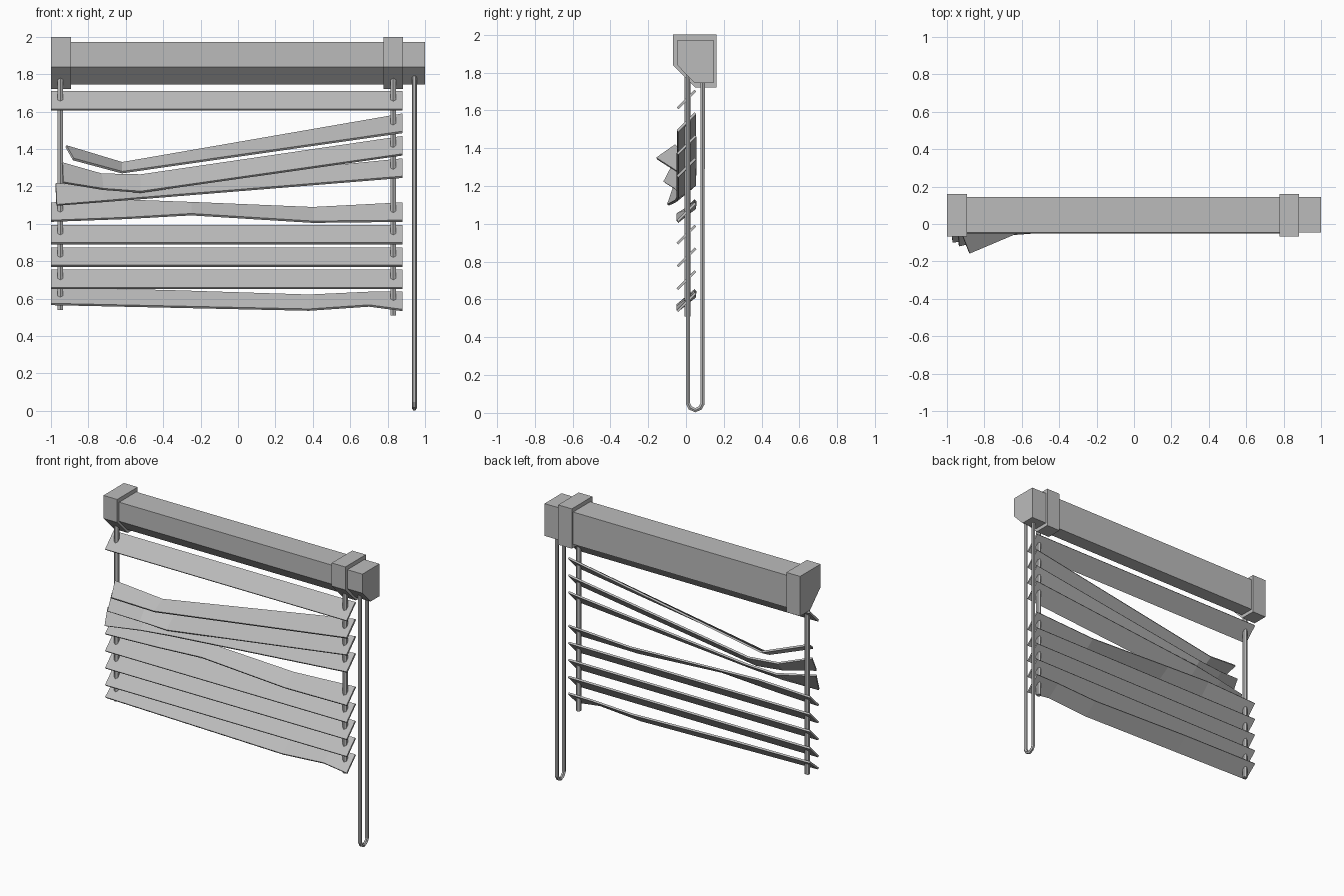
import bpy
import bmesh
from mathutils import Vector

if "Cube" in bpy.data.objects:
    bpy.data.objects.remove(bpy.data.objects["Cube"], do_unlink=True)

# One plain grey for everything
grey = bpy.data.materials.new("plain_grey")
grey.use_nodes = True
colour = (0.5, 0.5, 0.5, 1)
grey.diffuse_color = colour
grey.node_tree.nodes["Principled BSDF"].inputs["Base Color"].default_value = colour


def add_mesh(name, bm):
    bmesh.ops.recalc_face_normals(bm, faces=bm.faces)
    mesh = bpy.data.meshes.new(name)
    bm.to_mesh(mesh)
    bm.free()
    mesh.materials.append(grey)
    obj = bpy.data.objects.new(name, mesh)
    bpy.context.collection.objects.link(obj)
    return obj


def housing(name, x0, x1, front, back, bottom, top, chamfer_y, chamfer_z):
    """Box along x with its lower front edge cut off."""
    outline = [(front, top), (back, top), (back, bottom),
               (chamfer_y, bottom), (front, chamfer_z)]
    bm = bmesh.new()
    face = bm.faces.new([bm.verts.new((x0, y, z)) for y, z in outline])
    moved = bmesh.ops.extrude_face_region(bm, geom=[face])["geom"]
    bmesh.ops.translate(bm, vec=(x1 - x0, 0, 0),
                        verts=[g for g in moved if isinstance(g, bmesh.types.BMVert)])
    bmesh.ops.recalc_face_normals(bm, faces=bm.faces)
    if face.is_valid and len(bm.faces) < 7:
        bm.faces.new([v for v in face.verts])
    return add_mesh(name, bm)


def slat(name, stations):
    """Thin strip through stations of (front corner, back corner)."""
    bm = bmesh.new()
    rows = [[bm.verts.new(p) for p in pair] for pair in stations]
    for (a, b), (c, d) in zip(rows, rows[1:]):
        bm.faces.new((a, c, d, b))
    obj = add_mesh(name, bm)
    solid = obj.modifiers.new("thickness", "SOLIDIFY")
    solid.thickness = 0.013
    solid.offset = 0
    return obj


def level(x, z, rise=0.095):
    """Station with the regular tilt; z is the front edge."""
    return (x, -0.045, z), (x, 0.05, z + rise)


# Head rail and its two brackets
housing("head_rail", -0.99, 1.0, -0.045, 0.145, 1.745, 1.972, 0.045, 1.838)
for name, x0, x1 in (("right_bracket", -1.0, -0.893), ("left_bracket", 0.777, 0.883)):
    housing(name, x0, x1, -0.068, 0.16, 1.72, 2.0, 0.05, 1.838)

# Straight slats
for i, z in enumerate((1.61, 0.895, 0.775, 0.655)):
    slat(f"straight_slat_{i + 1}", [level(-1, z), level(0.88, z)])

# Bent slats, from the top down
slat("bent_slat_1", [
    ((-0.88, -0.155, 1.345), (-0.92, -0.055, 1.415)),
    level(-0.62, 1.275, 0.05), level(0.88, 1.49)])
slat("bent_slat_2", [
    ((-0.935, -0.115, 1.22), (-0.94, -0.06, 1.325)),
    ((-0.72, -0.06, 1.185), (-0.73, 0.02, 1.265)),
    level(-0.52, 1.17, 0.09), level(0.88, 1.37)])
slat("bent_slat_3", [
    ((-0.97, -0.095, 1.1), (-0.975, -0.055, 1.215)),
    ((-0.72, -0.055, 1.12), (-0.72, 0.03, 1.19)),
    level(-0.5, 1.138, 0.07), level(0.88, 1.25)])
slat("bent_slat_4", [
    level(-1, 1.015), level(-0.6, 1.03), level(-0.25, 1.05, 0.062),
    level(0.4, 1.01, 0.075), level(0.88, 1.015)])
slat("bottom_slat", [
    level(-1, 0.57, 0.08), level(-0.4, 0.557, 0.085), level(0.38, 0.54, 0.077),
    level(0.7, 0.562, 0.07), level(0.88, 0.538)])

# Hexagonal lift cords through the slats
for name, x, low in (("right_cord", -0.95, 0.54), ("left_cord", 0.83, 0.51)):
    bpy.ops.mesh.primitive_cylinder_add(
        vertices=6, radius=0.017, depth=1.8 - low, location=(x, 0.008, (1.8 + low) / 2))
    cord = bpy.context.object
    cord.name = name
    cord.data.materials.append(grey)

# Hanging pull loop
path = [(0.01, 1.79), (0.01, 0.05), (0.022, 0.027), (0.049, 0.014),
        (0.076, 0.027), (0.088, 0.05), (0.088, 1.79)]
curve = bpy.data.curves.new("pull_loop", "CURVE")
curve.dimensions = "3D"
curve.bevel_depth = 0.013
curve.bevel_resolution = 1
curve.use_fill_caps = True
spline = curve.splines.new("POLY")
spline.points.add(len(path) - 1)
for point, (y, z) in zip(spline.points, path):
    point.co = (0.943, y, z, 1)
loop = bpy.data.objects.new("pull_loop", curve)
bpy.context.collection.objects.link(loop)
bpy.ops.object.select_all(action="DESELECT")
loop.select_set(True)
bpy.context.view_layer.objects.active = loop
bpy.ops.object.convert(target="MESH")
loop = bpy.context.object
loop.data.materials.clear()
loop.data.materials.append(grey)
for poly in loop.data.polygons:
    poly.use_smooth = False
